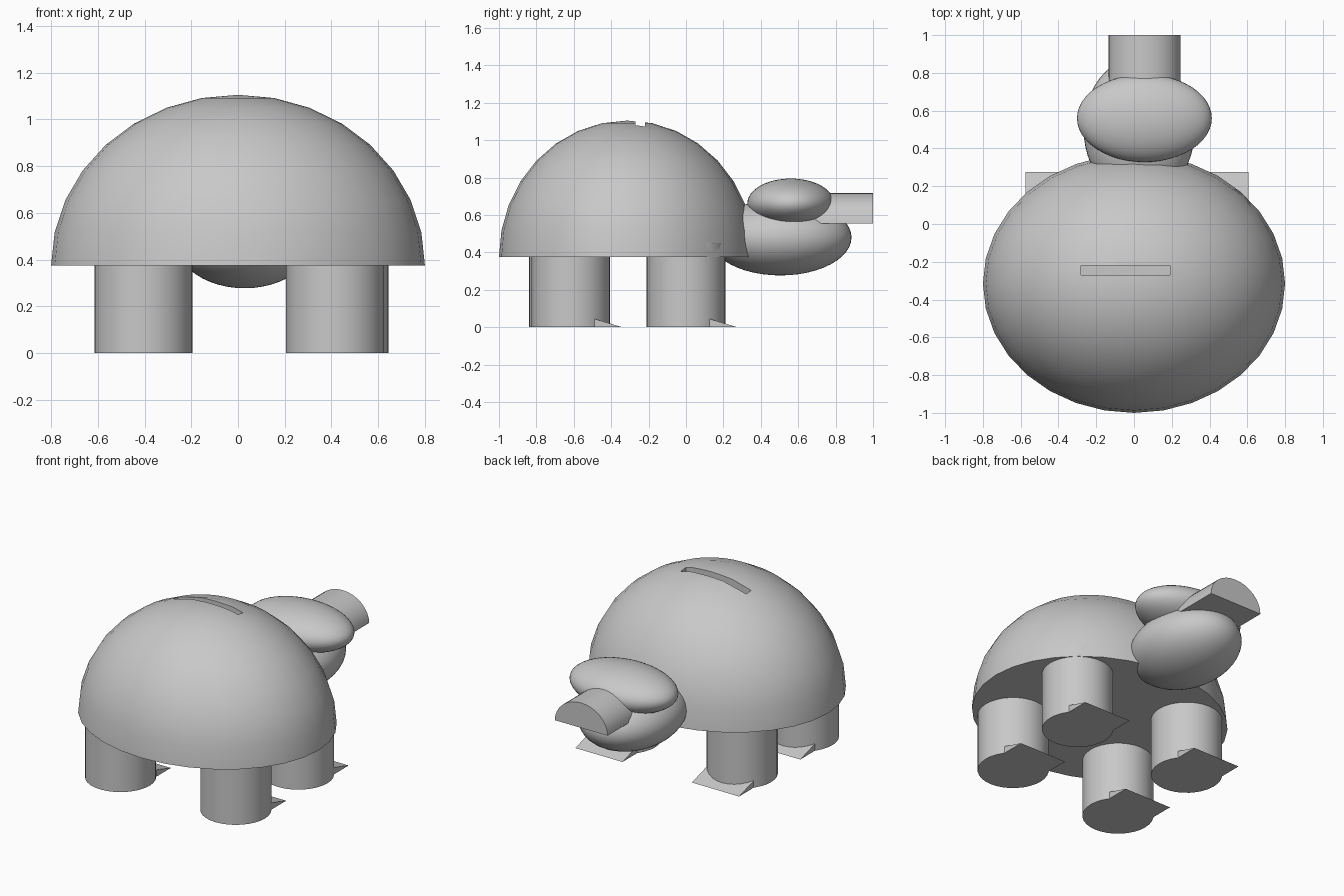
import bpy, bmesh, math
from mathutils import Matrix, Vector

cube = bpy.data.objects.get("Cube")
if cube:
    bpy.data.objects.remove(cube, do_unlink=True)

GREY = (0.58, 0.58, 0.58, 1)
grey = bpy.data.materials.new("plain grey")
grey.use_nodes = True
grey.diffuse_color = GREY
grey.node_tree.nodes["Principled BSDF"].inputs["Base Color"].default_value = GREY


def finish(name, bm, smooth=True):
    """Turn a bmesh into a grey object, smooth with sharp edges kept."""
    bmesh.ops.recalc_face_normals(bm, faces=bm.faces)
    mesh = bpy.data.meshes.new(name)
    bm.to_mesh(mesh)
    bm.free()
    mesh.materials.append(grey)
    obj = bpy.data.objects.new(name, mesh)
    bpy.context.collection.objects.link(obj)
    if smooth:
        smooth_object(obj)
    return obj


def smooth_object(obj):
    bpy.ops.object.select_all(action="DESELECT")
    obj.select_set(True)
    bpy.context.view_layer.objects.active = obj
    bpy.ops.object.shade_smooth_by_angle(angle=math.radians(35))


def placed(center, size):
    return Matrix.Translation(center) @ Matrix.Diagonal((*size, 1))


def ellipsoid(name, center, radii):
    bm = bmesh.new()
    bmesh.ops.create_uvsphere(bm, u_segments=48, v_segments=24, radius=1,
                              matrix=placed(center, radii))
    return finish(name, bm)


def extrude_profile(name, points, direction, smooth=True):
    """Closed flat outline pushed along a direction."""
    bm = bmesh.new()
    face = bm.faces.new([bm.verts.new(p) for p in points])
    ext = bmesh.ops.extrude_face_region(bm, geom=[face])
    moved = [v for v in ext["geom"] if isinstance(v, bmesh.types.BMVert)]
    bmesh.ops.translate(bm, verts=moved, vec=Vector(direction))
    return finish(name, bm, smooth)


# Domed shell: upper half of a squashed sphere, closed underneath
bm = bmesh.new()
bmesh.ops.create_uvsphere(bm, u_segments=32, v_segments=16, radius=1)
bmesh.ops.bisect_plane(bm, geom=bm.verts[:] + bm.edges[:] + bm.faces[:], dist=1e-4,
                       plane_co=(0, 0, 0), plane_no=(0, 0, 1), clear_inner=True)
bmesh.ops.holes_fill(bm, edges=[e for e in bm.edges if e.is_boundary])
bm.transform(placed((0, -0.315, 0.375), (0.8, 0.685, 0.73)))
shell = finish("shell", bm, smooth=False)

# Coin slot cut across the top of the shell
bm = bmesh.new()
bmesh.ops.create_cube(bm, size=1, matrix=placed((-0.045, -0.245, 1.12), (0.47, 0.05, 0.2)))
cutter = finish("slot_cutter", bm, smooth=False)
cutter.hide_render = True
cut = shell.modifiers.new("coin slot", "BOOLEAN")
cut.operation = "DIFFERENCE"
cut.object = cutter
bpy.context.view_layer.objects.active = shell
bpy.ops.object.modifier_apply(modifier=cut.name)
bpy.data.objects.remove(cutter, do_unlink=True)
smooth_object(shell)

# Legs, each with a wedge of toes pointing toward the head
LEGS = {
    "front_left": (0.435, 0.0),
    "front_right": (-0.405, 0.0),
    "rear_left": (0.415, -0.615),
    "rear_right": (-0.405, -0.63),
}
for name, (x, y) in LEGS.items():
    bm = bmesh.new()
    bmesh.ops.create_cone(bm, cap_ends=True, segments=32, radius1=0.21, radius2=0.21,
                          depth=0.45, matrix=Matrix.Translation((x, y, 0.225)))
    finish(name + "_leg", bm)
    side = x - 0.17
    extrude_profile(name + "_toes",
                    [(side, y + 0.125, 0), (side, y + 0.275, 0), (side, y + 0.125, 0.045)],
                    (0.34, 0, 0), smooth=False)

# Head: jaw below, wider brow above
ellipsoid("jaw", (0.028, 0.505, 0.48), (0.295, 0.38, 0.203))
ellipsoid("brow", (0.055, 0.56, 0.663), (0.357, 0.232, 0.132))

# Snout: half cylinder, flat side down
arc = [math.pi * i / 16 for i in range(17)]
extrude_profile("snout",
                [(0.055 + 0.19 * math.cos(a), 0.6, 0.555 + 0.163 * math.sin(a)) for a in arc],
                (0, 0.4, 0))
